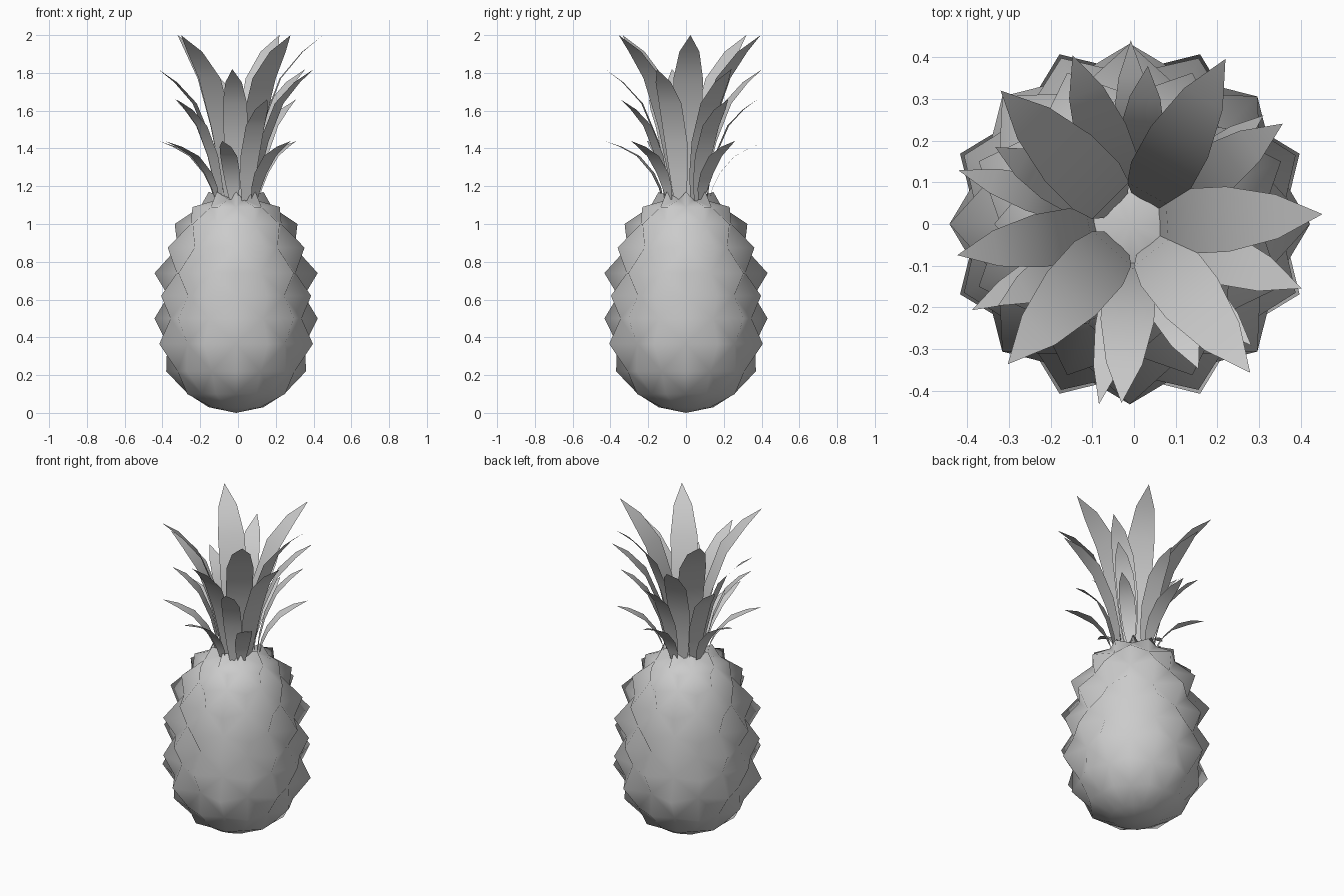
import bpy, bmesh
from math import sin, cos, radians, pi

if "Cube" in bpy.data.objects:
    bpy.data.objects.remove(bpy.data.objects["Cube"])


def make_object(name, bm):
    bmesh.ops.recalc_face_normals(bm, faces=bm.faces)
    mesh = bpy.data.meshes.new(name)
    bm.to_mesh(mesh)
    bm.free()
    mesh.shade_smooth()
    obj = bpy.data.objects.new(name, mesh)
    bpy.context.collection.objects.link(obj)
    return obj


# Fruit rows: height, spike radius, valley radius; spikes shift by half a tile each row
ROWS = [(0.03, 0.145, 0.14), (0.10, 0.28, 0.255), (0.22, 0.37, 0.335),
        (0.365, 0.44, 0.365), (0.50, 0.432, 0.375), (0.62, 0.43, 0.36),
        (0.74, 0.432, 0.34), (0.875, 0.392, 0.31), (1.0, 0.325, 0.26),
        (1.09, 0.25, 0.19), (1.17, 0.145, 0.10)]
N = 16
bm = bmesh.new()
rings = []
for i, (z, peak, valley) in enumerate(ROWS):
    ring = []
    for k in range(N):
        is_peak = (k + i) % 2 == 0
        r = peak if is_peak else valley
        a = 2 * pi * k / N
        zz = z if is_peak or i < len(ROWS) - 1 else 1.13
        ring.append(bm.verts.new((r * cos(a) - 0.01, r * sin(a), zz)))
    rings.append(ring)

# Pyramid tiles: spike to the valleys around it, so quads split along valley lines
for i in range(len(rings) - 1):
    lo, up = rings[i], rings[i + 1]
    for k in range(N):
        j = (k + 1) % N
        if (k + i) % 2 == 0:
            # spikes at lo[k] and up[j]; valleys at lo[j] and up[k]
            bm.faces.new((lo[k], lo[j], up[k]))
            bm.faces.new((lo[j], up[j], up[k]))
        else:
            bm.faces.new((lo[k], lo[j], up[j]))
            bm.faces.new((lo[k], up[j], up[k]))

# Closed bottom and sunken top
for ring, z in ((rings[0], 0.0), (rings[-1], 1.12)):
    pole = bm.verts.new((-0.01, 0, z))
    for k in range(N):
        bm.faces.new((ring[k], ring[(k + 1) % N], pole))
make_object("fruit_body", bm)

# Leaf outline along its length: outward fraction, height fraction, width fraction
LEAF = [(0, 0, 0.5), (0.05, 0.2, 0.8), (0.17, 0.45, 1.0),
        (0.42, 0.74, 1.0), (0.72, 0.90, 0.68), (1, 1, 0)]


def leaf(name, angle, base_r, base_z, tip_r, tip_z, half_width):
    bm = bmesh.new()
    a = radians(angle)
    out, side = (cos(a), sin(a)), (-sin(a), cos(a))
    prev = None
    for fr, fz, fw in LEAF:
        r = base_r + (tip_r - base_r) * fr
        z = base_z + (tip_z - base_z) * fz
        sides = (-1, 1) if fw else (0,)
        row = [bm.verts.new((out[0] * r + side[0] * s * fw * half_width,
                             out[1] * r + side[1] * s * fw * half_width, z))
               for s in sides]
        if prev:
            bm.faces.new(prev + row[::-1])
        prev = row
    make_object(name, bm)


# Crown tiers: base radius, base height, tip radius, tip height, half width, leaf angles
TIERS = [
    (0.06, 1.12, 0.452, 2.00, 0.078, (3, 61, 135, 228, 308)),
    (0.09, 1.12, 0.43, 1.82, 0.064, (-21, 34, 110, 190, 266)),
    (0.11, 1.12, 0.38, 1.66, 0.054, (36, 85, 151, 211, 294)),
    (0.125, 1.13, 0.44, 1.44, 0.045, (40, 91, 163, 208, 259, 314)),
]
for t, (br, bz, tr, tz, w, angles) in enumerate(TIERS):
    for n, ang in enumerate(angles):
        r = 0.405 if t == 3 and ang in (40, 314) else tr
        leaf(f"crown_leaf_{t + 1}_{n + 1}", ang, br, bz, r, tz, w)
